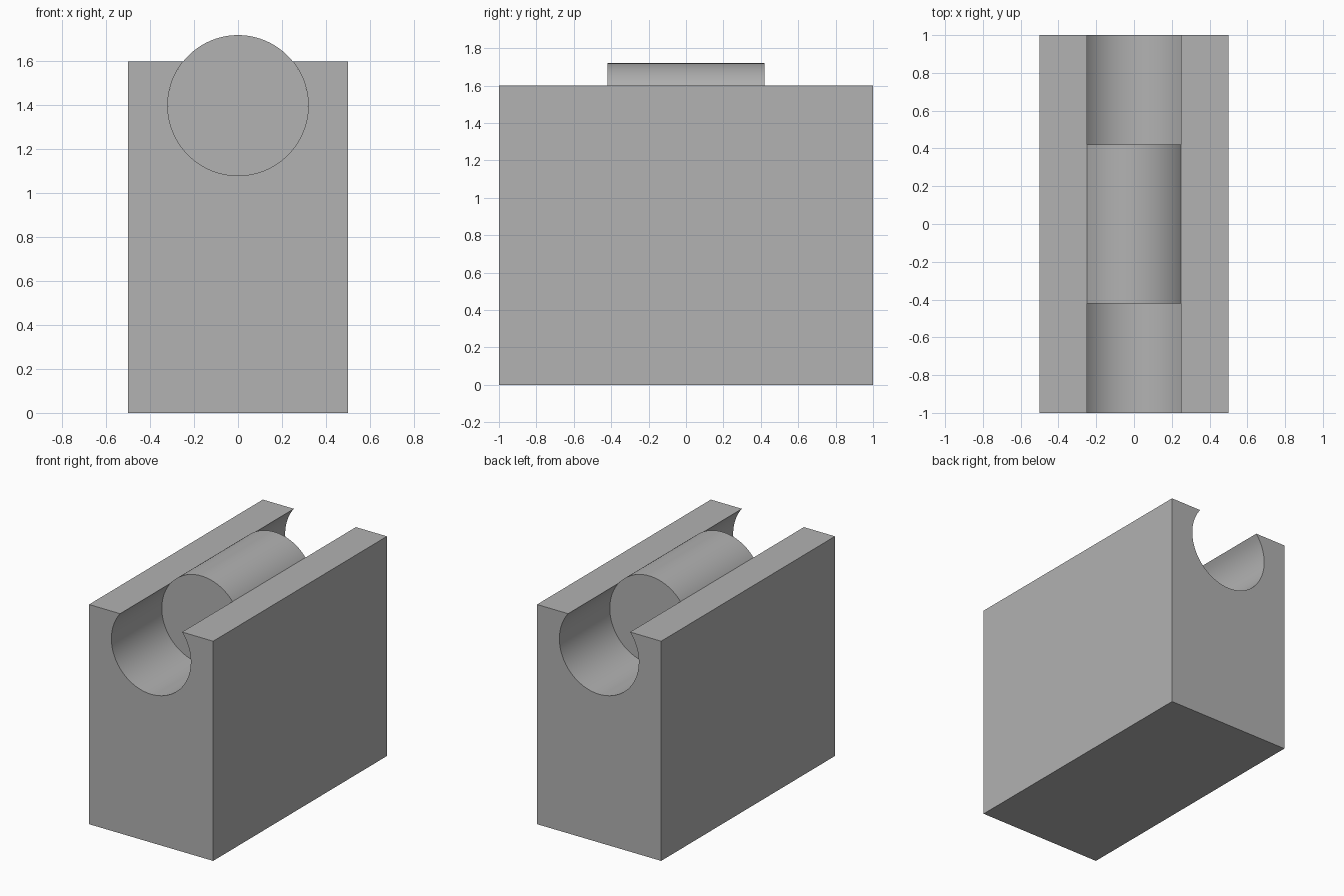
import bpy, bmesh, math

if "Cube" in bpy.data.objects:
    bpy.data.objects.remove(bpy.data.objects["Cube"])

RADIUS, AXIS_Z, TOP_Z = 0.32, 1.4, 1.6
SEGMENTS = 96

grey = bpy.data.materials.new("plain grey")
grey.diffuse_color = (0.445, 0.445, 0.445, 1)
grey.use_nodes = True
grey.node_tree.nodes["Principled BSDF"].inputs["Base Color"].default_value = grey.diffuse_color


def arc(start, end, count):
    """Points (x, z) on the bore circle, both ends included."""
    return [(RADIUS * math.cos(start + (end - start) * i / count),
             AXIS_Z + RADIUS * math.sin(start + (end - start) * i / count))
            for i in range(count + 1)]


def extrude_profile(name, profile, half_length):
    """Extrude a closed x-z outline along y, centred on y = 0."""
    bm = bmesh.new()
    face = bm.faces.new([bm.verts.new((x, -half_length, z)) for x, z in profile])
    result = bmesh.ops.extrude_face_region(bm, geom=[face], use_keep_orig=True)
    moved = [v for v in result["geom"] if isinstance(v, bmesh.types.BMVert)]
    bmesh.ops.translate(bm, verts=moved, vec=(0, 2 * half_length, 0))
    bmesh.ops.recalc_face_normals(bm, faces=bm.faces)
    mesh = bpy.data.meshes.new(name)
    bm.to_mesh(mesh)
    bm.free()
    mesh.materials.append(grey)
    obj = bpy.data.objects.new(name, mesh)
    bpy.context.collection.objects.link(obj)
    bpy.ops.object.select_all(action='DESELECT')
    obj.select_set(True)
    bpy.context.view_layer.objects.active = obj
    bpy.ops.object.shade_smooth_by_angle(angle=math.radians(30))
    return obj


# Block with a round channel open at the top
lip = math.asin((TOP_Z - AXIS_Z) / RADIUS)
channel = arc(lip, -math.pi - lip, 72)
extrude_profile("channel_block",
                [(-0.5, 0), (0.5, 0), (0.5, TOP_Z)] + channel + [(-0.5, TOP_Z)], 1.0)

# Round pin seated in the middle of the channel
extrude_profile("round_pin", arc(0, 2 * math.pi, SEGMENTS)[:-1], 0.42)
